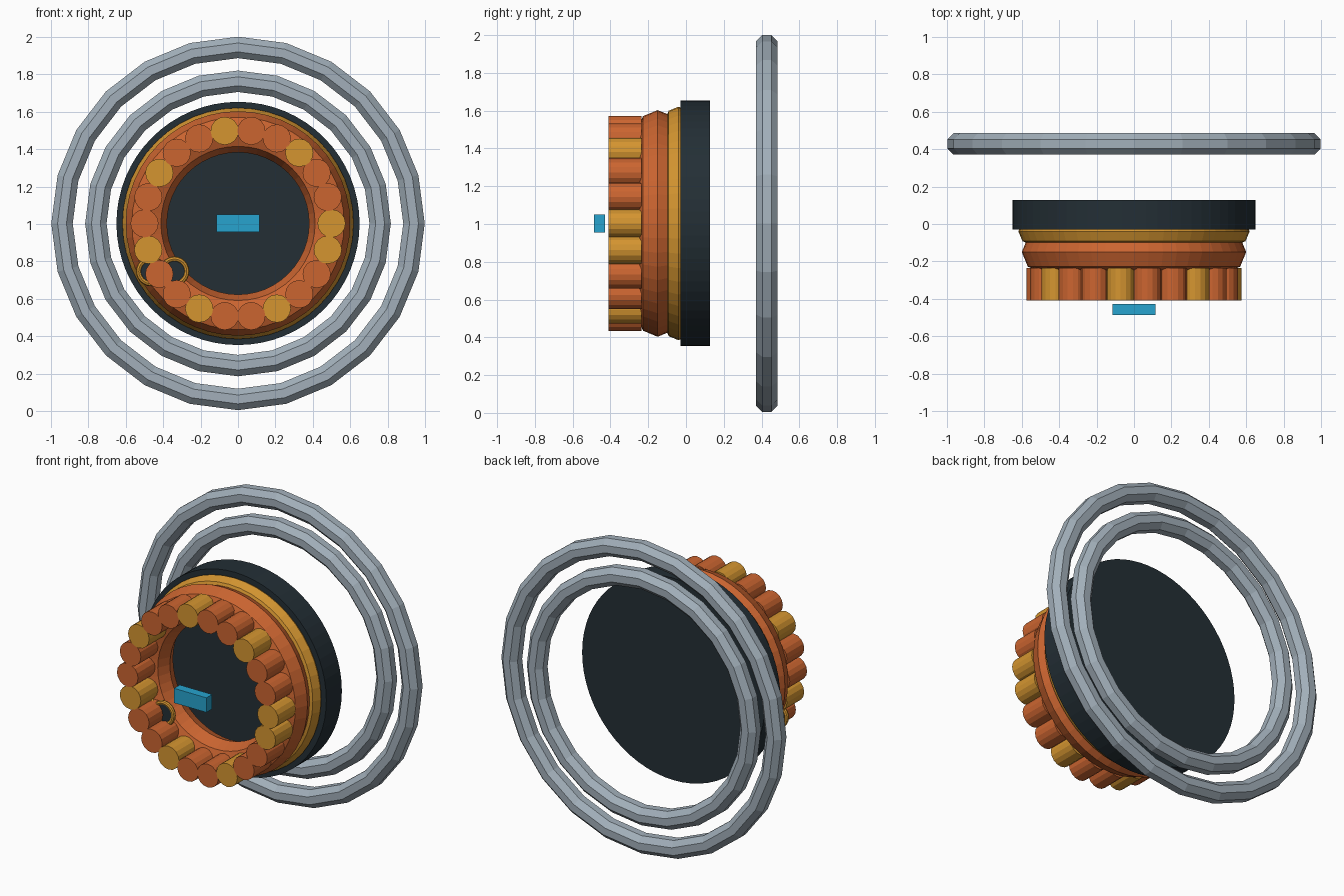
import bpy, bmesh, math
from mathutils import Matrix

if "Cube" in bpy.data.objects:
    bpy.data.objects.remove(bpy.data.objects["Cube"])

CZ = 1.003  # height of the common axis


def material(name, rgb):
    m = bpy.data.materials.new(name)
    m.use_nodes = True
    m.diffuse_color = (*rgb, 1)
    m.node_tree.nodes["Principled BSDF"].inputs["Base Color"].default_value = (*rgb, 1)
    return m


steel = material("steel grey", (0.36, 0.43, 0.49))
dark = material("dark slate", (0.017, 0.028, 0.036))
orange = material("burnt orange", (0.60, 0.13, 0.03))
gold = material("gold", (0.66, 0.30, 0.03))
blue = material("bright blue", (0.02, 0.37, 0.62))


def finish(name, bm, mat):
    bmesh.ops.recalc_face_normals(bm, faces=bm.faces)
    mesh = bpy.data.meshes.new(name)
    bm.to_mesh(mesh)
    bm.free()
    mesh.materials.append(mat)
    ob = bpy.data.objects.new(name, mesh)
    bpy.context.collection.objects.link(ob)
    return ob


def ring(name, mat, x, y, z, major, minor, segments, sides=8, turn=0.0):
    """Torus whose axis runs front to back."""
    bm = bmesh.new()
    loops = []
    for i in range(segments):
        a = math.tau * i / segments
        loop = []
        for j in range(sides):
            b = math.tau * j / sides + turn
            r = major + minor * math.cos(b)
            loop.append(bm.verts.new((x + r * math.cos(a), y + minor * math.sin(b),
                                      z + r * math.sin(a))))
        loops.append(loop)
    for i in range(segments):
        p, q = loops[i], loops[(i + 1) % segments]
        for j in range(sides):
            k = (j + 1) % sides
            bm.faces.new((p[j], q[j], q[k], p[k]))
    return finish(name, bm, mat)


def drum(name, mat, x, z, front, back, radius, sides):
    """Cylinder whose axis runs front to back."""
    bm = bmesh.new()
    place = Matrix.Translation((x, (front + back) / 2, z)) @ Matrix.Rotation(math.pi / 2, 4, 'X')
    bmesh.ops.create_cone(bm, cap_ends=True, segments=sides, radius1=radius,
                          radius2=radius, depth=back - front, matrix=place)
    return finish(name, bm, mat)


def box(name, mat, centre, size):
    bm = bmesh.new()
    bmesh.ops.create_cube(bm, size=1, matrix=Matrix.Translation(centre) @ Matrix.Diagonal((*size, 1)))
    return finish(name, bm, mat)


# Two concentric rear rings
for label, major in (("outer", 0.941), ("inner", 0.76)):
    ring(label + "_rear_ring", steel, 0, 0.428, CZ, major, 0.062, 24, turn=math.pi / 8)

# Body: dark back plate, gold trim and orange collar
drum("back_plate", dark, 0, CZ, -0.03, 0.128, 0.65, 64)
ring("gold_trim", gold, 0, -0.04, CZ, 0.545, 0.073, 48)
ring("orange_collar", orange, 0, -0.15, CZ, 0.49, 0.11, 48)

# Circle of rollers, every third one gold
COUNT = 22
for i in range(COUNT):
    a = math.tau * i / COUNT
    drum(f"roller_{i + 1}", gold if i % 3 == 0 else orange,
         0.5 * math.cos(a), CZ + 0.5 * math.sin(a), -0.41, -0.235, 0.075, 16)

# Pair of small gold-rimmed dark studs behind the rollers
for side, x in (("right", -0.465), ("left", -0.34)):
    ring(side + "_stud_rim", gold, x, -0.265, 0.747, 0.066, 0.014, 24)
    drum(side + "_stud", dark, x, 0.747, -0.27, -0.24, 0.06, 24)

# Blue centre bar made of two blocks
for side, s in (("right", -1), ("left", 1)):
    box(side + "_bar_block", blue, (s * 0.0575, -0.457, CZ), (0.115, 0.058, 0.094))
